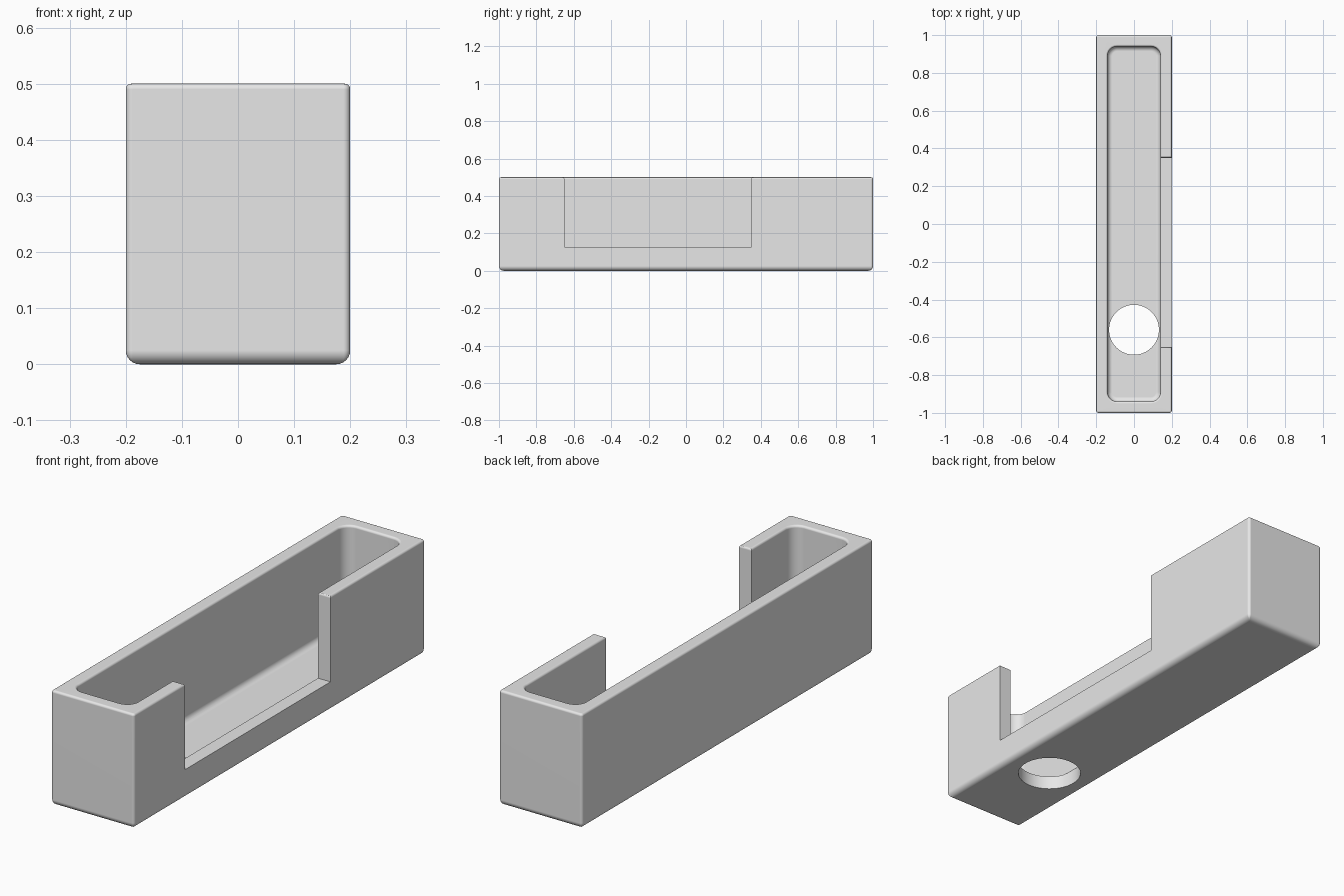
import bpy, bmesh
from math import sin, cos, pi, radians

if "Cube" in bpy.data.objects:
    bpy.data.objects.remove(bpy.data.objects["Cube"])

WALL, HEIGHT, RIM = 0.06, 0.5, 0.01
STEPS = 6

grey = bpy.data.materials.new("plain grey")
grey.use_nodes = True
grey.diffuse_color = (0.8, 0.8, 0.8, 1)
grey.node_tree.nodes["Principled BSDF"].inputs["Base Color"].default_value = (0.8, 0.8, 0.8, 1)


def make_object(name, bm):
    bmesh.ops.recalc_face_normals(bm, faces=bm.faces)
    mesh = bpy.data.meshes.new(name)
    bm.to_mesh(mesh)
    bm.free()
    mesh.materials.append(grey)
    obj = bpy.data.objects.new(name, mesh)
    bpy.context.collection.objects.link(obj)
    return obj


def arc(cx, cy, r, start, end):
    """Points on an arc, angles in quarter turns."""
    angles = [(start + (end - start) * i / STEPS) * pi / 2 for i in range(STEPS + 1)]
    return [(cx + r * cos(a), cy + r * sin(a)) for a in angles]


def rounded_rect(inset, r):
    """Rounded rectangle set in from the outer footprint."""
    hx, hy = 0.2 - inset - r, 1 - inset - r
    corners = [(hx, hy), (-hx, hy), (-hx, -hy), (hx, -hy)]
    return [p for q, (x, y) in enumerate(corners) for p in arc(x, y, r, q, q + 1)]


# Tray wall section as (inset, z): outer base fillet, outer rim, inner rim, floor fillet
outer = arc(0.025, 0.025, 0.025, 3, 2) + arc(RIM, HEIGHT - RIM, RIM, 2, 1)
inner = (arc(WALL - RIM, HEIGHT - RIM, RIM, 1, 0)
         + arc(WALL + 0.025, WALL + 0.025, 0.025, 2, 3))

# Tray body lofted through the section
bm = bmesh.new()
rings = []
for section, corner, base in ((outer, 0.012, 0), (inner, 0.05, WALL)):
    for inset, z in section:
        r = max(corner - (inset - base), 0.004)
        rings.append([bm.verts.new((x, y, z)) for x, y in rounded_rect(inset, r)])
for a, b in zip(rings, rings[1:]):
    for i in range(len(a)):
        j = (i + 1) % len(a)
        bm.faces.new((a[i], a[j], b[j], b[i]))
bm.faces.new(rings[0])
bm.faces.new(rings[-1])
tray = make_object("tray", bm)

# Side opening cutter, flared at the top to round the opening's upper corners
bm = bmesh.new()
low, high, sill = -0.65, 0.35, 0.127
profile = ([(low, sill), (high, sill)]
           + arc(high + RIM, HEIGHT - RIM, RIM, 2, 1) + [(high + RIM, 0.6), (low - RIM, 0.6)]
           + arc(low - RIM, HEIGHT - RIM, RIM, 1, 0))
face = bm.faces.new([bm.verts.new((0.1, y, z)) for y, z in profile])
side = bmesh.ops.extrude_face_region(bm, geom=[face])["geom"]
bmesh.ops.translate(bm, vec=(0.2, 0, 0),
                    verts=[v for v in side if isinstance(v, bmesh.types.BMVert)])
opening = make_object("side_opening_cutter", bm)

# Round floor hole cutter
bm = bmesh.new()
bmesh.ops.create_cone(bm, cap_ends=True, segments=64, radius1=0.132, radius2=0.132, depth=0.3)
bmesh.ops.translate(bm, vec=(0, -0.56, 0), verts=bm.verts)
hole = make_object("floor_hole_cutter", bm)

# Cut the openings, then shade smooth with sharp edges kept
bpy.context.view_layer.objects.active = tray
tray.select_set(True)
for cutter in (opening, hole):
    cutter.hide_render = True
    mod = tray.modifiers.new(cutter.name, "BOOLEAN")
    mod.operation = "DIFFERENCE"
    mod.solver = "EXACT"
    mod.object = cutter
    bpy.ops.object.modifier_apply(modifier=mod.name)
    bpy.data.objects.remove(cutter)
bpy.ops.object.shade_smooth_by_angle(angle=radians(35))
weighted = tray.modifiers.new("even shading", "WEIGHTED_NORMAL")
weighted.keep_sharp = True
